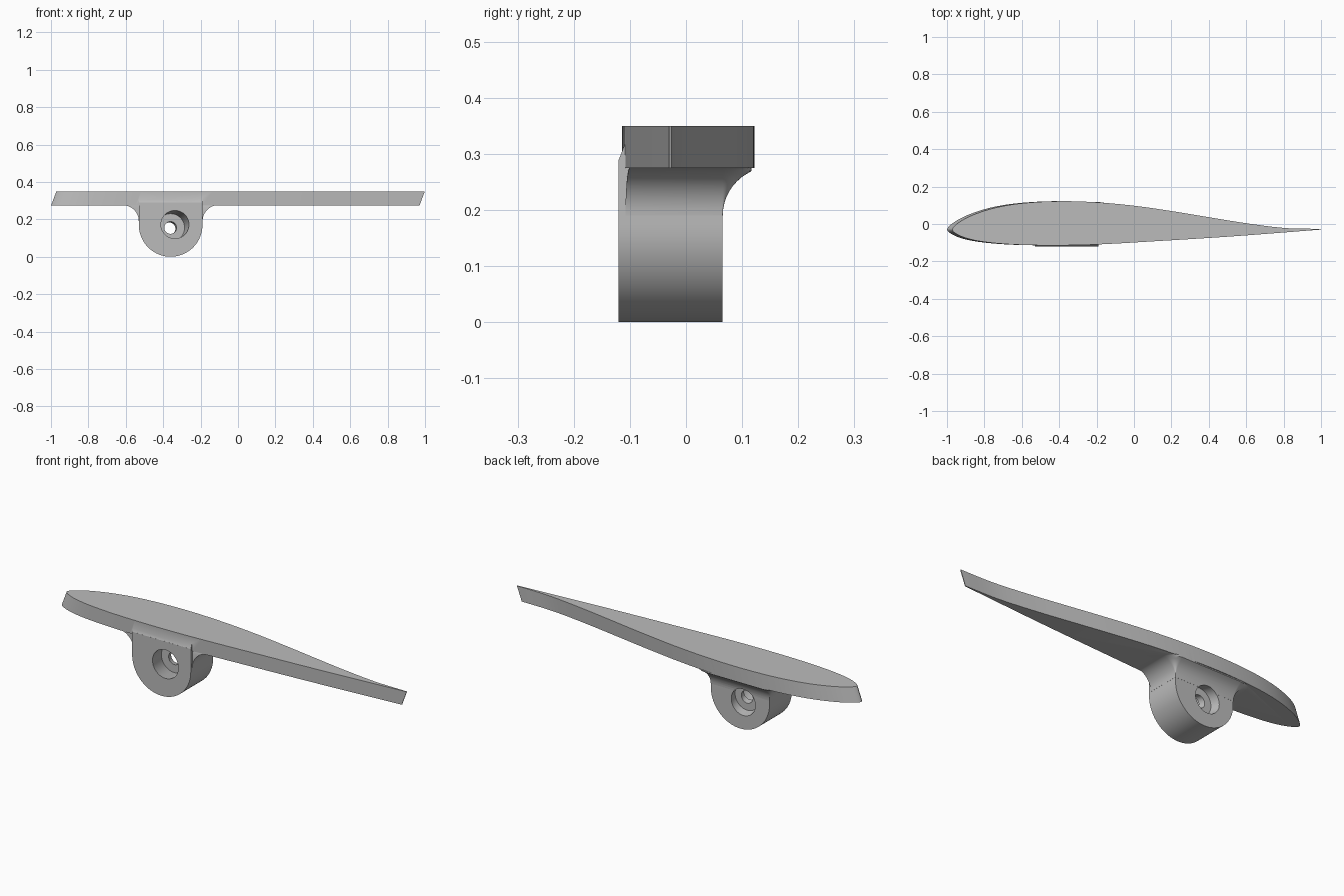
import bpy
import bmesh
from math import sin, cos, pi, sqrt, radians
from mathutils import Vector

default_cube = bpy.data.objects.get("Cube")
if default_cube:
    bpy.data.objects.remove(default_cube, do_unlink=True)

# Single grey material
grey = bpy.data.materials.new("plain grey")
grey.use_nodes = True
colour = (0.5, 0.5, 0.5, 1)
grey.diffuse_color = colour
grey.node_tree.nodes["Principled BSDF"].inputs["Base Color"].default_value = colour


def loft(name, sections):
    """Closed solid through rings that share one point count."""
    bm = bmesh.new()
    rings = [[bm.verts.new(p) for p in ring] for ring in sections]
    for low, high in zip(rings, rings[1:]):
        for i in range(len(low)):
            j = (i + 1) % len(low)
            bm.faces.new((low[i], low[j], high[j], high[i]))
    bm.faces.new(rings[0][::-1])
    bm.faces.new(rings[-1])
    bmesh.ops.recalc_face_normals(bm, faces=bm.faces[:])
    mesh = bpy.data.meshes.new(name)
    bm.to_mesh(mesh)
    bm.free()
    mesh.materials.append(grey)
    obj = bpy.data.objects.new(name, mesh)
    bpy.context.collection.objects.link(obj)
    return obj


def combine(body, tool, operation):
    """Apply a boolean and discard the tool."""
    tool.hide_render = True
    mod = body.modifiers.new("combine", "BOOLEAN")
    mod.operation = operation
    mod.solver = "EXACT"
    mod.object = tool
    bpy.ops.object.select_all(action="DESELECT")
    bpy.context.view_layer.objects.active = body
    body.select_set(True)
    bpy.ops.object.modifier_apply(modifier=mod.name)
    bpy.data.objects.remove(tool, do_unlink=True)


def spline(points, steps):
    """Open smooth curve through the points."""
    pts = [Vector(p) for p in points]
    pts = [2 * pts[0] - pts[1]] + pts + [2 * pts[-1] - pts[-2]]
    out = []
    for a, b, c, d in zip(pts, pts[1:], pts[2:], pts[3:]):
        ta = (c - a) * (c - b).length / ((c - b).length + (b - a).length)
        tb = (d - b) * (c - b).length / ((d - c).length + (c - b).length)
        for s in range(steps):
            t = s / steps
            h = t * t * (3 - 2 * t)
            out.append(b * (1 - h) + c * h + ta * (t * (1 - t) ** 2) - tb * (t * t * (1 - t)))
    return out + [pts[-2]]


# Wing-section plate, leaning slightly along its length
OUTLINE = [
    (.985, -.026), (.8, -.022), (.6, .002), (.4, .034), (.2, .067), (0, .096),
    (-.2, .115), (-.4, .122), (-.6, .112), (-.75, .088), (-.87, .05),
    (-.95, .008), (-.985, -.03), (-.95, -.06), (-.87, -.086), (-.75, -.103),
    (-.6, -.112), (-.4, -.114), (-.2, -.109), (.1, -.092), (.5, -.067), (.985, -.03),
]
LEAN, UNDERSIDE, TOP = 0.014, 0.275, 0.35
outline = spline(OUTLINE, 6)
plate = loft("wing_plate", [
    [(p.x - LEAN, p.y, UNDERSIDE) for p in outline],
    [(p.x + LEAN, p.y, TOP) for p in outline],
])

# Rounded lug below the plate
CX, RADIUS, FRONT, BACK = -0.36, 0.17, -0.12, 0.065
LEFT, RIGHT = CX - RADIUS, CX + RADIUS
SEGS = 40
arc = [(CX - RADIUS * cos(pi * i / SEGS), RADIUS - RADIUS * sin(pi * i / SEGS))
       for i in range(SEGS + 1)]
profile = arc + [(RIGHT, 0.29), (LEFT, 0.29)]
lug = loft("mounting_lug", [[(x, y, z) for x, z in profile] for y in (FRONT, BACK)])

# Slanted blend from the lug front into the plate edge
blend = loft("front_blend", [
    [(LEFT, y, z), (RIGHT, y, z), (RIGHT, 0, z), (LEFT, 0, z)]
    for y, z in ((FRONT, 0.289), (-0.108, 0.32))
])

# Fillet flaring out on both sides and the back
FILLET = 0.086
rings = []
for k in range(13):
    angle = pi / 2 * k / 12
    d = FILLET * (1 - cos(angle)) + 0.0005
    z = UNDERSIDE - FILLET + FILLET * sin(angle) + 0.001
    back = min(d, 0.052)
    ring = [(RIGHT + d, -0.108 + 0.1 * d, z)]
    ring += [(RIGHT + d * cos(pi / 2 * i / 8), BACK + back * sin(pi / 2 * i / 8), z)
             for i in range(9)]
    ring += [(LEFT - d * sin(pi / 2 * i / 8), BACK + back * cos(pi / 2 * i / 8), z)
             for i in range(9)]
    ring += [(LEFT - d, -0.108, z)]
    rings.append(ring)
flare = loft("lug_fillet", rings)

for part in (lug, blend, flare):
    combine(plate, part, "UNION")

# Oblique bore: recess at each end, narrow hole through the web between them
ENTRY = Vector((-0.337, FRONT, 0.172))
EXIT = Vector((-0.378, BACK, 0.143))


def bore(name, start, end, radius):
    rings = []
    for t in (start, end):
        c = ENTRY.lerp(EXIT, t)
        rings.append([(c.x + radius * cos(2 * pi * i / SEGS), c.y,
                       c.z + radius * sin(2 * pi * i / SEGS)) for i in range(SEGS)])
    combine(plate, loft(name, rings), "DIFFERENCE")


bore("front_recess", -0.2, 0.58, 0.075)
bore("back_recess", 0.75, 1.2, 0.07)
bore("through_hole", 0.4, 0.9, 0.033)

plate.name = "wing_plate_with_lug"
bpy.ops.object.select_all(action="DESELECT")
bpy.context.view_layer.objects.active = plate
plate.select_set(True)
bpy.ops.object.shade_smooth_by_angle(angle=radians(25))
